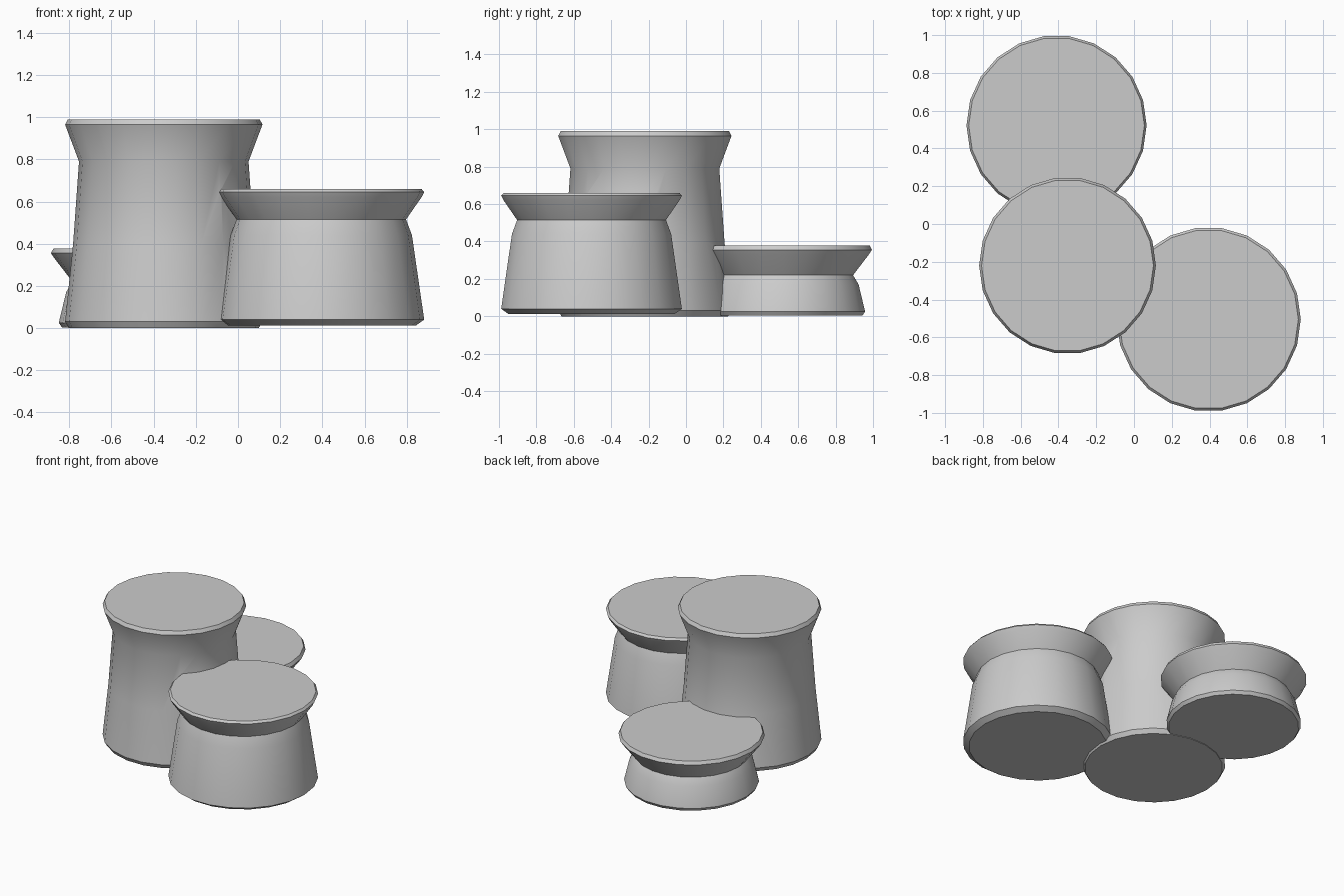
import bpy, bmesh, math

if "Cube" in bpy.data.objects:
    bpy.data.objects.remove(bpy.data.objects["Cube"])


def pillar(name, cx, cy, profile, sides=22):
    """Lathe a closed (radius, z) profile into a capped pillar."""
    bm = bmesh.new()
    rings = []
    for r, z in profile:
        rings.append([bm.verts.new((cx + r * math.cos(2 * math.pi * i / sides),
                                    cy + r * math.sin(2 * math.pi * i / sides), z))
                      for i in range(sides)])
    for a, b in zip(rings, rings[1:]):
        for i in range(sides):
            j = (i + 1) % sides
            bm.faces.new((a[i], a[j], b[j], b[i]))
    bm.faces.new(rings[0][::-1])
    bm.faces.new(rings[-1])
    bmesh.ops.recalc_face_normals(bm, faces=bm.faces)
    mesh = bpy.data.meshes.new(name)
    bm.to_mesh(mesh)
    bm.free()
    ob = bpy.data.objects.new(name, mesh)
    bpy.context.collection.objects.link(ob)
    return ob


# tall, medium and short pillars: tapered shaft, narrow neck, flared rim
tall = pillar("pillar_cluster", -0.352, -0.22,
              [(0.45, 0.0), (0.468, 0.03), (0.43, 0.4), (0.402, 0.79),
               (0.468, 0.965), (0.455, 0.99)])
medium = pillar("medium_pillar", 0.395, -0.505,
                [(0.45, 0.013), (0.488, 0.04), (0.43, 0.44), (0.402, 0.515),
                 (0.475, 0.62), (0.488, 0.645), (0.475, 0.66)])
short = pillar("short_pillar", -0.41, 0.522,
               [(0.425, 0.003), (0.44, 0.025), (0.405, 0.17), (0.375, 0.22),
                (0.46, 0.33), (0.477, 0.355), (0.465, 0.378)])

# fuse the three pillars into one skin
bpy.context.view_layer.objects.active = tall
for other in (medium, short):
    mod = tall.modifiers.new("fuse", 'BOOLEAN')
    mod.operation = 'UNION'
    mod.solver = 'EXACT'
    mod.object = other
    bpy.ops.object.modifier_apply(modifier=mod.name)
    bpy.data.objects.remove(other, do_unlink=True)

# smooth sides, crisp top edges
tall.select_set(True)
bpy.ops.object.shade_smooth_by_angle(angle=math.radians(35))
